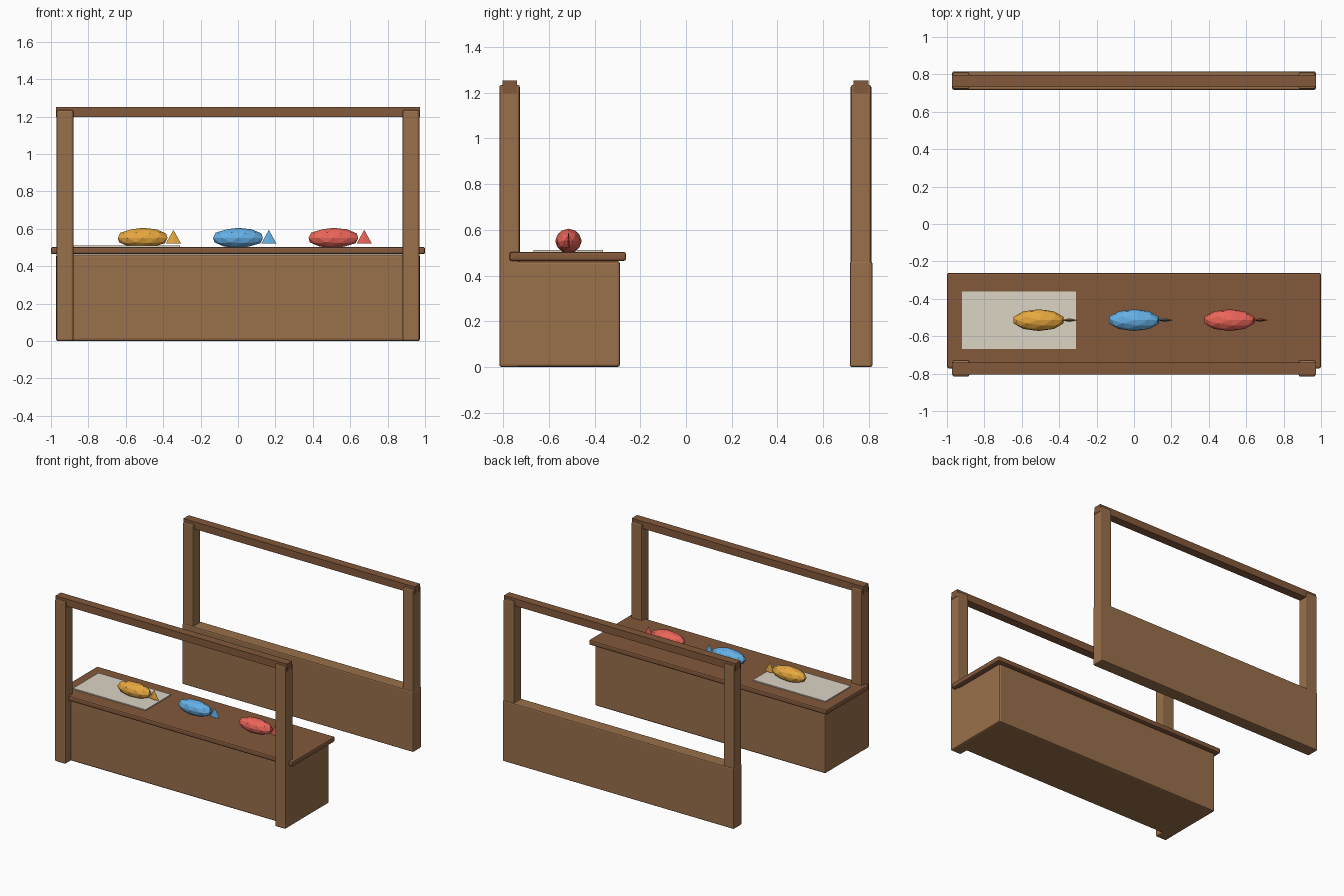
import bpy

if "Cube" in bpy.data.objects:
    bpy.data.objects.remove(bpy.data.objects["Cube"])


def material(name, rgb):
    m = bpy.data.materials.new(name)
    m.diffuse_color = (*rgb, 1)
    m.use_nodes = True
    m.node_tree.nodes["Principled BSDF"].inputs["Base Color"].default_value = m.diffuse_color
    return m


WOOD = material("wood", (0.32, 0.16, 0.07))
DARK = material("dark_wood", (0.23, 0.10, 0.045))
PAPER = material("paper", (0.72, 0.66, 0.56))
FISH = {
    "orange": (-0.51, (0.80, 0.39, 0.05)),
    "blue": (0.0, (0.13, 0.43, 0.79)),
    "red": (0.51, (0.83, 0.13, 0.10)),
}


def finish(name, mat, scale):
    o = bpy.context.object
    o.name = name
    o.scale = scale
    bpy.ops.object.transform_apply(location=False, rotation=False, scale=True)
    o.data.materials.append(mat)
    return o


def box(name, x, y, z, mat, bevel=0.0):
    """Box from (min, max) ranges, with optional rounded edges."""
    centre = [(a + b) / 2 for a, b in (x, y, z)]
    size = [b - a for a, b in (x, y, z)]
    bpy.ops.mesh.primitive_cube_add(size=1, location=centre)
    o = finish(name, mat, size)
    if bevel:
        m = o.modifiers.new("bevel", "BEVEL")
        m.width = bevel
        m.segments = 2
    return o


# Counter with overhanging top, and the paper mat
box("counter_body", (-0.97, 0.97), (-0.75, -0.288), (0, 0.463), WOOD, 0.012)
box("counter_top", (-1, 1), (-0.772, -0.262), (0.464, 0.503), DARK, 0.01)
box("paper_mat", (-0.92, -0.31), (-0.667, -0.362), (0.5, 0.511), PAPER)

# Low back panel
box("back_panel", (-0.972, 0.972), (0.717, 0.815), (0, 0.462), WOOD, 0.008)

# Two post-and-rail frames, front and back
for side, y in (("front", -0.7715), ("back", 0.7655)):
    for end, x in (("left", -0.925), ("right", 0.925)):
        box(f"{side}_{end}_post", (x - 0.045, x + 0.045),
            (y - 0.045, y + 0.045), (0, 1.234), WOOD, 0.01)
    box(f"{side}_rail", (-0.973, 0.973), (y - 0.032, y + 0.032),
        (1.197, 1.252), DARK)

# Faceted fish, each with a flat upright tail
for name, (x, rgb) in FISH.items():
    mat = material(f"fish_{name}", rgb)
    bpy.ops.mesh.primitive_ico_sphere_add(subdivisions=2, radius=1,
                                          location=(x, -0.514, 0.551))
    finish(f"{name}_fish_body", mat, (0.14, 0.058, 0.054))
    bpy.ops.mesh.primitive_cone_add(vertices=4, radius1=1, radius2=0, depth=1,
                                    location=(x + 0.165, -0.514, 0.558))
    finish(f"{name}_fish_tail", mat, (0.04, 0.008, 0.072))
